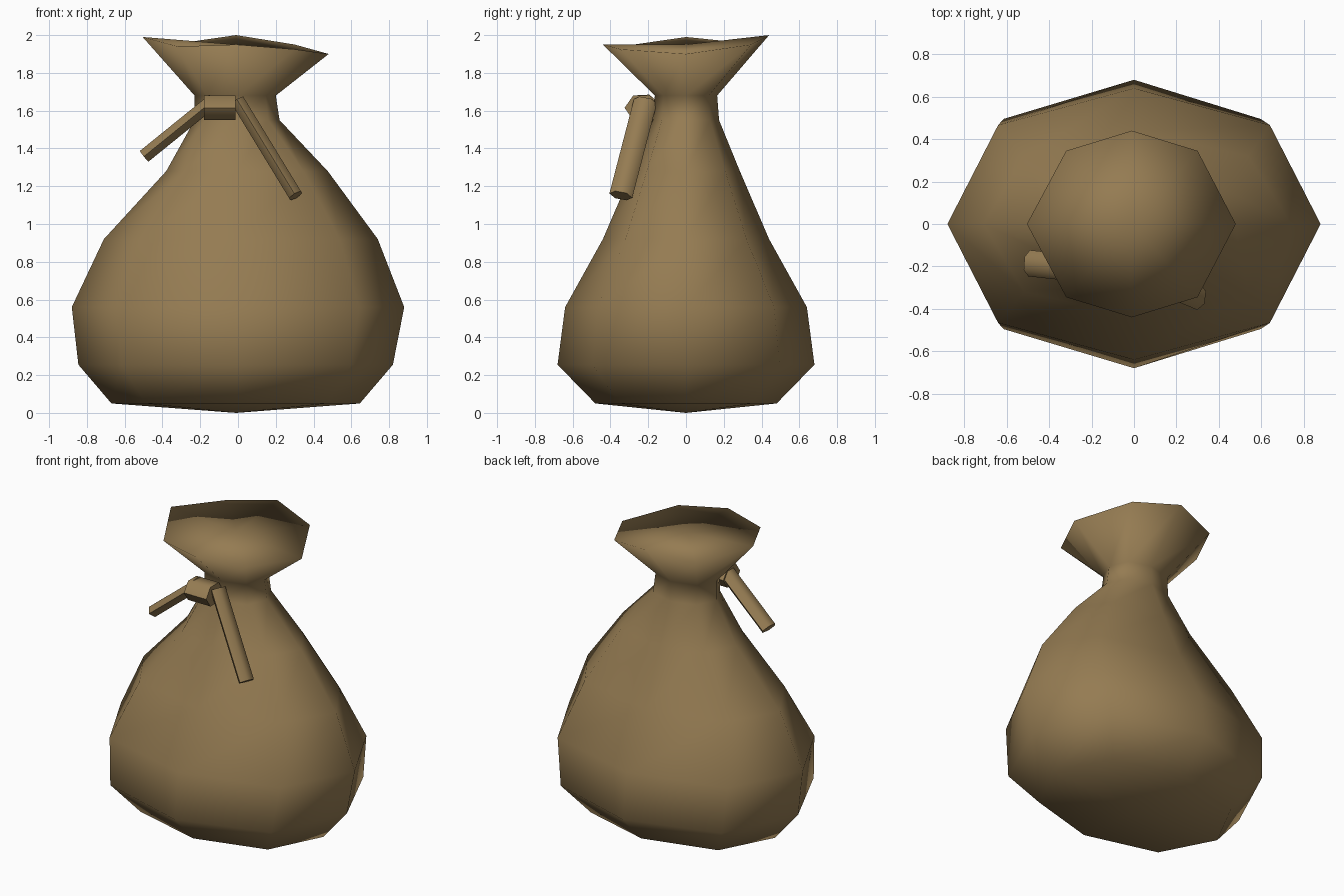
import bpy, bmesh, math
from mathutils import Vector

if "Cube" in bpy.data.objects:
    bpy.data.objects.remove(bpy.data.objects["Cube"])

mat = bpy.data.materials.new("sackcloth brown")
mat.diffuse_color = (0.30, 0.20, 0.085, 1)
mat.use_nodes = True
mat.node_tree.nodes["Principled BSDF"].inputs["Base Color"].default_value = mat.diffuse_color


def finish(name, bm, smooth):
    bmesh.ops.recalc_face_normals(bm, faces=bm.faces)
    me = bpy.data.meshes.new(name)
    bm.to_mesh(me)
    bm.free()
    me.materials.append(mat)
    for p in me.polygons:
        p.use_smooth = smooth
    ob = bpy.data.objects.new(name, me)
    bpy.context.collection.objects.link(ob)
    return ob


def loft(bm, rings, start=None, end=None):
    """Skin rings of points; close the ends with a fan or a flat face."""
    vs = [[bm.verts.new(p) for p in r] for r in rings]
    n = len(vs[0])
    for a, b in zip(vs, vs[1:]):
        for i in range(n):
            j = (i + 1) % n
            bm.faces.new((a[i], a[j], b[j], b[i]))
    for ring, tip in ((vs[0], start), (vs[-1], end)):
        if tip is None:
            bm.faces.new(ring)
        else:
            c = bm.verts.new(tip)
            for i in range(n):
                bm.faces.new((ring[i], ring[(i + 1) % n], c))


# sack: eight-sided rings as (z, x left, x right, y radius)
profile = [(0.05, 0.67, 0.645, 0.48), (0.255, 0.845, 0.82, 0.68),
           (0.56, 0.88, 0.88, 0.64), (0.92, 0.71, 0.74, 0.44),
           (1.28, 0.38, 0.475, 0.285), (1.55, 0.23, 0.22, 0.175),
           (1.68, 0.23, 0.20, 0.165)]
rings = []
for z, xl, xr, ry in profile:
    ring = []
    for k in range(8):
        c, s = math.cos(k * math.pi / 4), math.sin(k * math.pi / 4)
        f = 1.03 if k % 2 else 1.0
        ring.append((f * c * (xr if c > 0 else xl), f * s * ry, z))
    rings.append(ring)
# uneven flared rim
rings.append([(0.48, 0, 1.90), (0.30, 0.345, 1.95), (-0.01, 0.44, 2.0),
              (-0.32, 0.345, 1.955), (-0.505, 0, 1.99), (-0.32, -0.345, 1.94),
              (-0.01, -0.44, 1.95), (0.30, -0.345, 1.925)])
bm = bmesh.new()
loft(bm, rings, start=(-0.01, 0, 0), end=(-0.01, 0, 1.95))
finish("sack", bm, True)


# tie cord parts: six-sided straight prisms
def prism(name, a, b, ry, rw):
    a, b = Vector(a), Vector(b)
    d = (b - a).normalized()
    side = (Vector((0, 1, 0)) - d * d.y).normalized()
    up = d.cross(side)
    bm = bmesh.new()
    loft(bm, [[p + side * ry * math.cos(t * math.pi / 3) + up * rw * math.sin(t * math.pi / 3)
               for t in range(6)] for p in (a, b)])
    ob = finish(name, bm, True)
    bpy.context.view_layer.objects.active = ob
    ob.select_set(True)
    bpy.ops.object.shade_smooth_by_angle(angle=math.radians(65))
    ob.select_set(False)


prism("knot", (-0.18, -0.235, 1.615), (-0.012, -0.235, 1.615), 0.09, 0.075)
prism("left_tie_end", (-0.13, -0.225, 1.655), (-0.495, -0.185, 1.36), 0.062, 0.042)
prism("right_tie_end", (0.0, -0.215, 1.65), (0.305, -0.345, 1.15), 0.062, 0.042)
